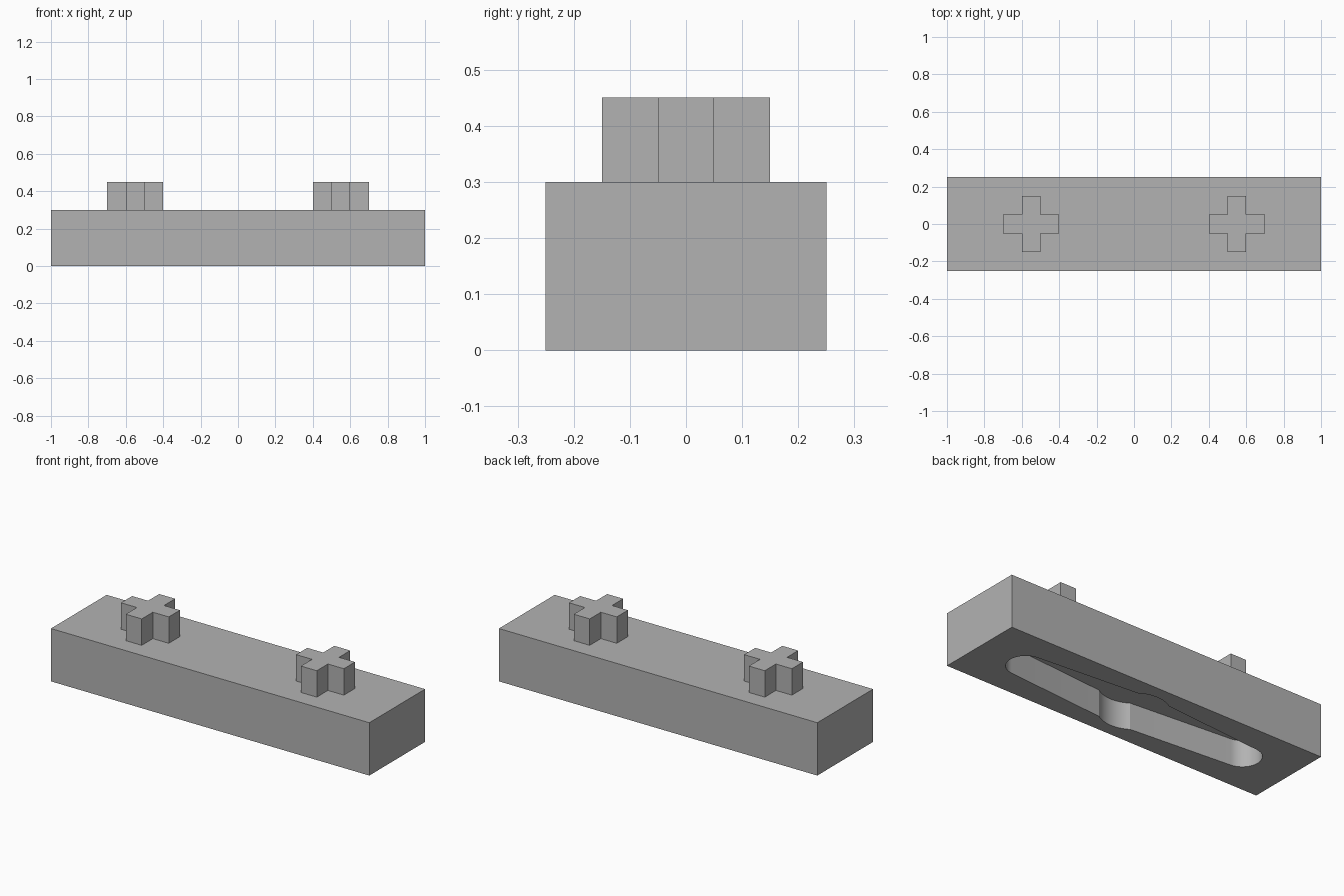
import bpy, bmesh, math

if "Cube" in bpy.data.objects:
    bpy.data.objects.remove(bpy.data.objects["Cube"], do_unlink=True)

GREY = 0.45
grey = bpy.data.materials.new("plain_grey")
grey.use_nodes = True
grey.diffuse_color = (GREY, GREY, GREY, 1)
grey.node_tree.nodes["Principled BSDF"].inputs["Base Color"].default_value = (GREY, GREY, GREY, 1)


def prism(name, outline, bottom, top):
    """Extrude a counter-clockwise outline from bottom to top."""
    bm = bmesh.new()
    face = bm.faces.new([bm.verts.new((x, y, bottom)) for x, y in outline])
    new = bmesh.ops.extrude_face_region(bm, geom=[face])["geom"]
    bmesh.ops.translate(bm, vec=(0, 0, top - bottom),
                        verts=[v for v in new if isinstance(v, bmesh.types.BMVert)])
    bmesh.ops.recalc_face_normals(bm, faces=bm.faces)
    mesh = bpy.data.meshes.new(name)
    bm.to_mesh(mesh)
    bm.free()
    mesh.materials.append(grey)
    obj = bpy.data.objects.new(name, mesh)
    bpy.context.collection.objects.link(obj)
    return obj


def arc(cx, radius, start, end, steps):
    angles = [math.radians(start + (end - start) * i / steps) for i in range(steps + 1)]
    return [(cx + radius * math.cos(a), radius * math.sin(a)) for a in angles]


# Base block
block = prism("base_block", [(-1, -0.25), (1, -0.25), (1, 0.25), (-1, 0.25)], 0, 0.3)

# Pocket underneath: round ends, walls flaring to a wider round middle
half = arc(0.7, 0.1, -85, 85, 24) + arc(0, 0.18, 56, 124, 16)
outline = half + [(-x, -y) for x, y in half]
cutter = prism("pocket_cutter", outline, -0.15, 0.15)
cutter.hide_render = True
cut = block.modifiers.new("pocket", 'BOOLEAN')
cut.operation = 'DIFFERENCE'
cut.solver = 'EXACT'
cut.object = cutter
bpy.context.view_layer.objects.active = block
block.select_set(True)
bpy.ops.object.modifier_apply(modifier=cut.name)
bpy.data.objects.remove(cutter, do_unlink=True)
bpy.ops.object.shade_smooth_by_angle(angle=math.radians(20))

# Cross-shaped pegs on top
quarter = [(0.15, -0.05), (0.15, 0.05), (0.05, 0.05)]
cross = []
for turn in range(4):
    cross += quarter
    quarter = [(-y, x) for x, y in quarter]
for side, name in ((1, "left_cross_peg"), (-1, "right_cross_peg")):
    prism(name, [(x + side * 0.55, y) for x, y in cross], 0.3, 0.45)
